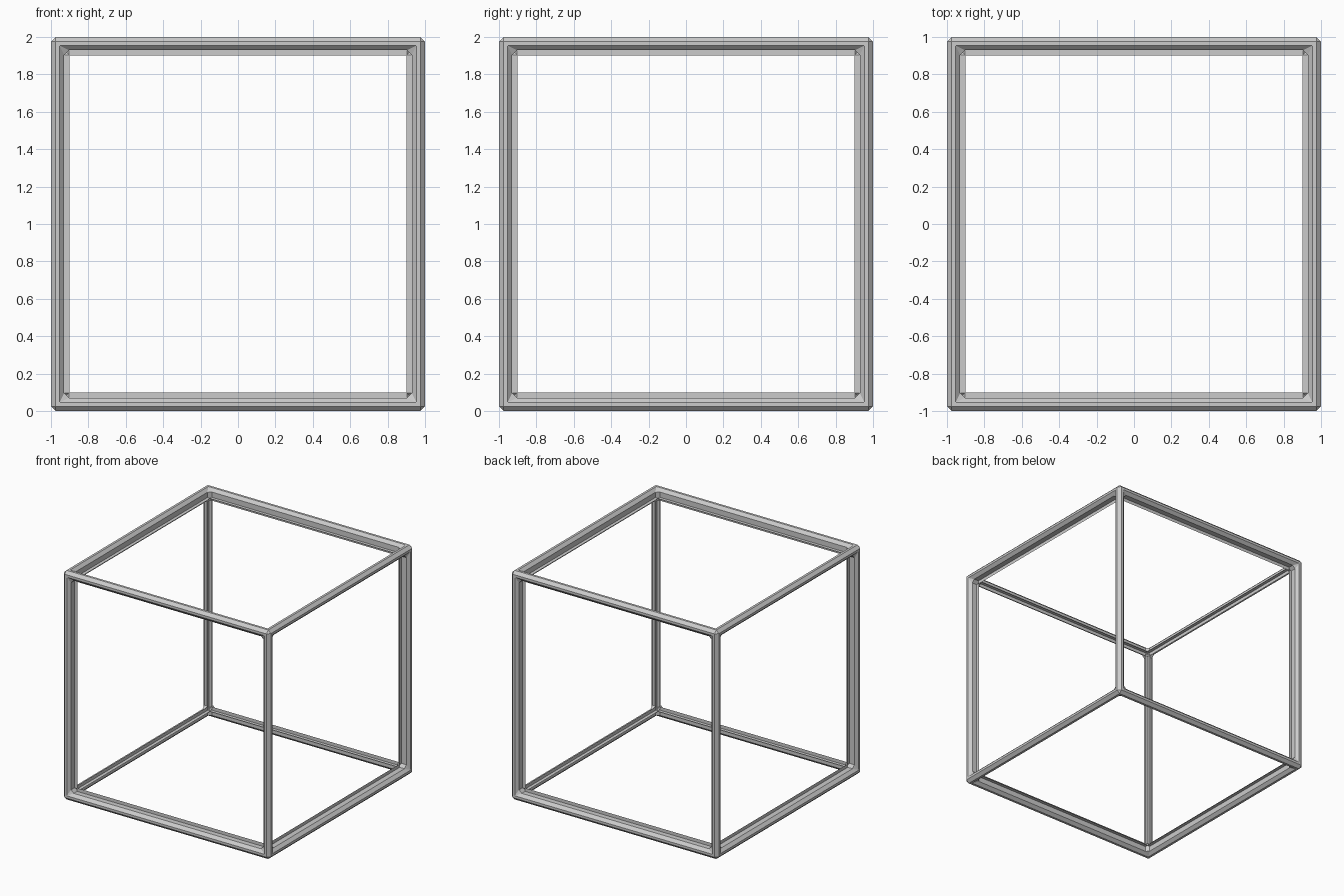
import bpy, bmesh
from mathutils import Matrix

if "Cube" in bpy.data.objects:
    bpy.data.objects.remove(bpy.data.objects["Cube"])

BAR = 0.1       # bar thickness
CHAMFER = 0.025  # flat chamfer on every bar edge

# Solid cube standing on the ground
bm = bmesh.new()
bmesh.ops.create_cube(bm, size=2, matrix=Matrix.Translation((0, 0, 1)))

# Cut a square window through every side, leaving only the edge bars
windows = bm.faces[:]
bmesh.ops.inset_individual(bm, faces=windows, thickness=BAR, depth=0)
bmesh.ops.inset_individual(bm, faces=windows, thickness=0, depth=-BAR)
bmesh.ops.delete(bm, geom=windows, context='FACES')
bmesh.ops.remove_doubles(bm, verts=bm.verts[:], dist=0.001)

mesh = bpy.data.meshes.new("cube_frame")
bm.to_mesh(mesh)
bm.free()
frame = bpy.data.objects.new("cube_frame", mesh)
bpy.context.collection.objects.link(frame)

# Chamfer all bar edges and the inside corners
bevel = frame.modifiers.new("chamfer", 'BEVEL')
bevel.width = CHAMFER
bevel.segments = 1
bevel.limit_method = 'ANGLE'
